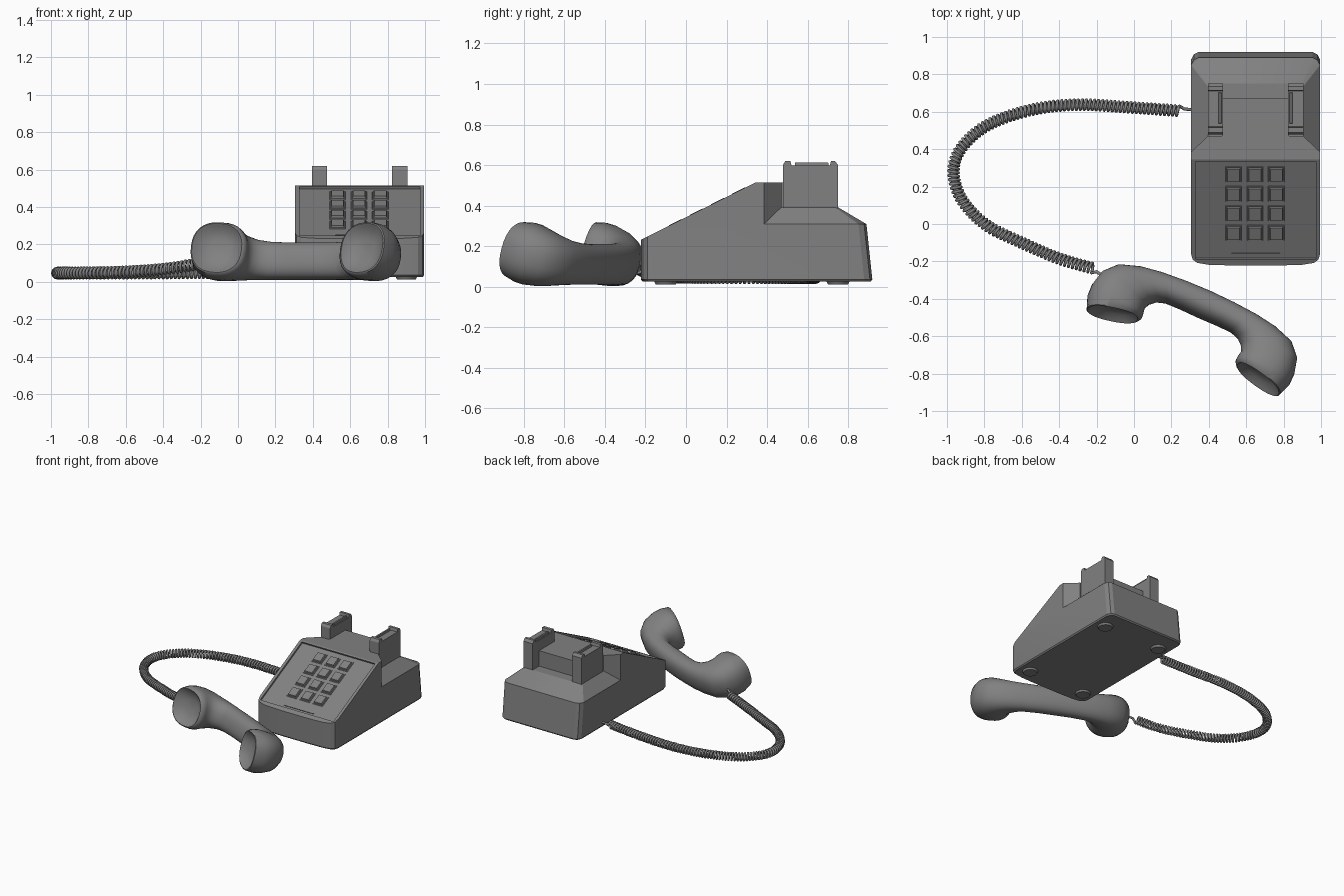
import bpy, bmesh, math
from mathutils import Vector, Matrix

if "Cube" in bpy.data.objects:
    bpy.data.objects.remove(bpy.data.objects["Cube"])

grey = bpy.data.materials.new("dark_grey_plastic")
grey.diffuse_color = (0.22, 0.22, 0.22, 1)
grey.use_nodes = True
grey.node_tree.nodes["Principled BSDF"].inputs["Base Color"].default_value = grey.diffuse_color
CX = 0.65                                     # centre line of the telephone body
SLOPE = math.atan2(0.27, 0.54)
PANEL = Matrix.Translation((CX, 0.075, 0.38)) @ Matrix.Rotation(SLOPE, 4, 'X')


def finish(name, bm, smooth=None):
    bmesh.ops.recalc_face_normals(bm, faces=bm.faces)
    me = bpy.data.meshes.new(name)
    bm.to_mesh(me)
    bm.free()
    ob = bpy.data.objects.new(name, me)
    bpy.context.collection.objects.link(ob)
    me.materials.append(grey)
    if smooth:
        select(ob)
        bpy.ops.object.shade_smooth_by_angle(angle=math.radians(smooth))
    return ob


def select(ob):
    bpy.ops.object.select_all(action='DESELECT')
    bpy.context.view_layer.objects.active = ob
    ob.select_set(True)


def loft(rings, bm=None):
    """Skin a list of equal closed rings and cap both ends."""
    bm = bm or bmesh.new()
    vs = [[bm.verts.new(p) for p in r] for r in rings]
    n = len(vs[0])
    for a, b in zip(vs, vs[1:]):
        for i in range(n):
            bm.faces.new((a[i], a[(i + 1) % n], b[(i + 1) % n], b[i]))
    bm.faces.new(vs[0][::-1])
    bm.faces.new(vs[-1])
    return bm


def block(bm, x, y, z, mat=Matrix(), taper=0.0):
    """Box from ranges, with the top drawn in by taper."""
    rings = [[mat @ Vector(p) for p in ((x[0] + t, y[0] + t, h), (x[1] - t, y[0] + t, h),
              (x[1] - t, y[1] - t, h), (x[0] + t, y[1] - t, h))]
             for t, h in ((0, z[0]), (taper, z[1]))]
    return loft(rings, bm)


def boolean(ob, tool, op):
    m = ob.modifiers.new(op, 'BOOLEAN')
    m.operation, m.object, m.solver = op, tool, 'EXACT'
    select(ob)
    bpy.ops.object.modifier_apply(modifier=m.name)
    bpy.data.objects.remove(tool)


def plan(half, z):
    """Mirror a half outline (offset from the centre line, y) into a closed ring."""
    return [(CX + x, y, z) for x, y in half] + [(CX - x, y, z) for x, y in reversed(half)]


def slope_cut(bm):
    bmesh.ops.bisect_plane(bm, geom=bm.verts[:] + bm.edges[:] + bm.faces[:], dist=1e-6,
                           plane_co=PANEL.translation, plane_no=PANEL.to_3x3() @ Vector((0, 0, 1)),
                           clear_outer=True)
    bmesh.ops.holes_fill(bm, edges=[e for e in bm.edges if e.is_boundary])
    return bm


# Telephone body: base, sloped housing, rear deck and platform joined into one shell
front = [(0.12, -0.222), (0.25, -0.218), (0.312, -0.208), (0.336, -0.19), (0.345, -0.16)]
base = lambda back, z: plan(front + [(0.345, back - 0.04), (0.33, back - 0.012), (0.305, back)], z)
inset = [[(CX + (p[0] - CX) * 0.98, 0.35 + (p[1] - 0.35) * 0.985, 0.026) for p in base(0.92, 0)]]
body = finish("body", slope_cut(loft(inset + [base(0.919, 0.036), base(0.89, 0.31)])))
upper = front + [(0.345, 0.385), (0.255, 0.47)]
boolean(body, finish("housing", slope_cut(loft([plan(upper, 0.31), plan(upper, 0.515)]))), 'UNION')
deck = [plan([(w, 0.36), (w, b - c), (w - c, b)], z)
        for w, b, c, z in ((0.345, 0.89, 0.04, 0.309), (0.255, 0.75, 0.015, 0.392))]
boolean(body, finish("deck", loft(deck)), 'UNION')
boolean(body, finish("platform", block(None, (0.47, 0.83), (0.45, 0.67), (0.36, 0.5149))), 'UNION')

# Recessed keypad panel
cutter = block(None, (-0.322, 0.322), (-0.295, 0.29), (-0.014, 0.05), PANEL)
boolean(body, finish("panel_cutter", cutter), 'DIFFERENCE')
select(body)
bpy.ops.object.shade_smooth_by_angle(angle=math.radians(25))

# Twelve keys, each with a thin surround, and the card slot below them
keys, frames = bmesh.new(), bmesh.new()
for cx in (-0.118, -0.003, 0.111):
    for row in range(4):
        cy = -0.143 + row * 0.1165
        block(frames, (cx - .044, cx + .044), (cy - .047, cy + .047), (-0.015, -0.010), PANEL, 0.003)
        block(keys, (cx - .036, cx + .036), (cy - .039, cy + .039), (-0.011, 0.002), PANEL, 0.004)
finish("key_surrounds", frames)
finish("keys", keys)
finish("card_slot", block(None, (-0.13, 0.13), (-0.274, -0.265), (-0.015, -0.009), PANEL))

# Cradle prongs with raised end tabs and a hook switch bar
side = [(0.478, 0.38), (0.478, 0.60), (0.49, 0.62), (0.515, 0.62), (0.52, 0.598), (0.71, 0.598),
        (0.715, 0.62), (0.735, 0.62), (0.75, 0.60), (0.75, 0.38)]
prongs, bars = bmesh.new(), bmesh.new()
for s in (-1, 1):
    loft([[(CX + s * x, y, z) for y, z in side] for x in (0.255, 0.174)], prongs)
    a, b = sorted((CX + s * 0.2, CX + s * 0.18))
    block(bars, (a, b), (0.535, 0.705), (0.59, 0.613), taper=0.004)
finish("cradle_prongs", prongs)
finish("hook_switch_bars", bars)

# Four round feet
feet = bmesh.new()
for x in (0.40, 0.90):
    for y in (-0.1, 0.75):
        bmesh.ops.create_cone(feet, cap_ends=True, segments=24, radius1=0.05, radius2=0.06, depth=0.02,
                              matrix=Matrix.Translation((x, y, 0.022)))
finish("feet", feet, 40)

# Handset: sections as outer point, inner point and half height, mirrored about the middle
half = [((-.565, -.04), (-.285, .02), .143), ((-.590, .03), (-.275, .035), .153),
        ((-.592, .09), (-.277, .06), .153), ((-.572, .175), (-.283, .09), .142),
        ((-.51, .245), (-.268, .125), .125), ((-.40, .285), (-.235, .155), .110),
        ((-.28, .305), (-.19, .17), .103), ((-.14, .316), (-.11, .172), .1), ((0, .32), (0, .17), .1)]
flip = lambda p: (-p[0], p[1])
sections = half + [(flip(o), flip(i), h) for o, i, h in half[-2::-1]]
ROLL, N = math.radians(16), 32
PLACE = (Matrix.Translation((0.28, -0.645, 0.178)) @ Matrix.Rotation(math.radians(-24), 4, 'Z')
         @ Matrix.Rotation(-ROLL, 4, 'X'))


def section(o, i, h, scale=1.0, depth=0.0):
    o, i = Vector(o), Vector(i)
    c, r = (o + i) / 2, (o - i) / 2 * scale
    c += Vector((0, depth))
    ring = []
    for k in range(N):
        a = 2 * math.pi * k / N
        ca, sa = math.cos(a), math.sin(a)
        ex = 0.85
        ca, sa = math.copysign(abs(ca) ** ex, ca), math.copysign(abs(sa) ** ex, sa)
        p = c + r * ca
        ring.append(PLACE @ Vector((p.x, p.y, h * scale * sa)))
    return ring


dish = [(0.02, .05), (0.4, .045), (0.7, .03), (0.88, .005), (0.95, -.004)]
rings = [section(*sections[0], s, d) for s, d in dish]
rings += [section(*s) for s in sections]
rings += [section(*sections[-1], s, d) for s, d in reversed(dish)]
finish("handset", loft(rings), 50)


# Coiled cord: smooth path wrapped by a helix, with straight leads at both ends
def spline(pts, t):
    i = min(int(t), len(pts) - 2)
    f = t - i
    p = [Vector(pts[max(0, min(len(pts) - 1, i + k))]) for k in (-1, 0, 1, 2)]
    return 0.5 * (2 * p[1] + (p[2] - p[0]) * f + (2 * p[0] - 5 * p[1] + 4 * p[2] - p[3]) * f * f
                  + (3 * p[1] - p[0] - 3 * p[2] + p[3]) * f ** 3)


path = [(.24, .605, .06), (0, .622, .05), (-.3, .638, .048), (-.55, .61, .047), (-.78, .53, .047),
        (-.92, .41, .047), (-.965, .28, .047), (-.92, .13, .048), (-.79, -.005, .049),
        (-.6, -.10, .054), (-.4, -.185, .068), (-.22, -.237, .095)]
fine = [spline(path, k * (len(path) - 1) / 400) for k in range(401)]
dist = [0.0]
for a, b in zip(fine, fine[1:]):
    dist.append(dist[-1] + (b - a).length)
TURNS, STEPS = 108, 12
wire, j = [Vector((.32, .61, .06)), Vector((.27, .615, .062))], 0
for k in range(TURNS * STEPS + 1):
    d = dist[-1] * k / (TURNS * STEPS)
    while j < 399 and dist[j + 1] < d:
        j += 1
    tan = (fine[j + 1] - fine[j]).normalized()
    pos = fine[j] + tan * (d - dist[j])
    n = tan.cross(Vector((0, 0, 1))).normalized()
    a = 2 * math.pi * k / STEPS
    wire.append(pos + 0.026 * (n * math.cos(a) + n.cross(tan) * math.sin(a)))
wire += [Vector((-.2, -.255, .11)), Vector((-.15, -.29, .13))]
cu = bpy.data.curves.new("coiled_cord", 'CURVE')
cu.dimensions, cu.bevel_depth, cu.bevel_resolution, cu.use_fill_caps = '3D', 0.0085, 1, True
sp = cu.splines.new('POLY')
sp.points.add(len(wire) - 1)
for p, co in zip(sp.points, wire):
    p.co = (*co, 1)
cu.materials.append(grey)
bpy.context.collection.objects.link(bpy.data.objects.new("coiled_cord", cu))
